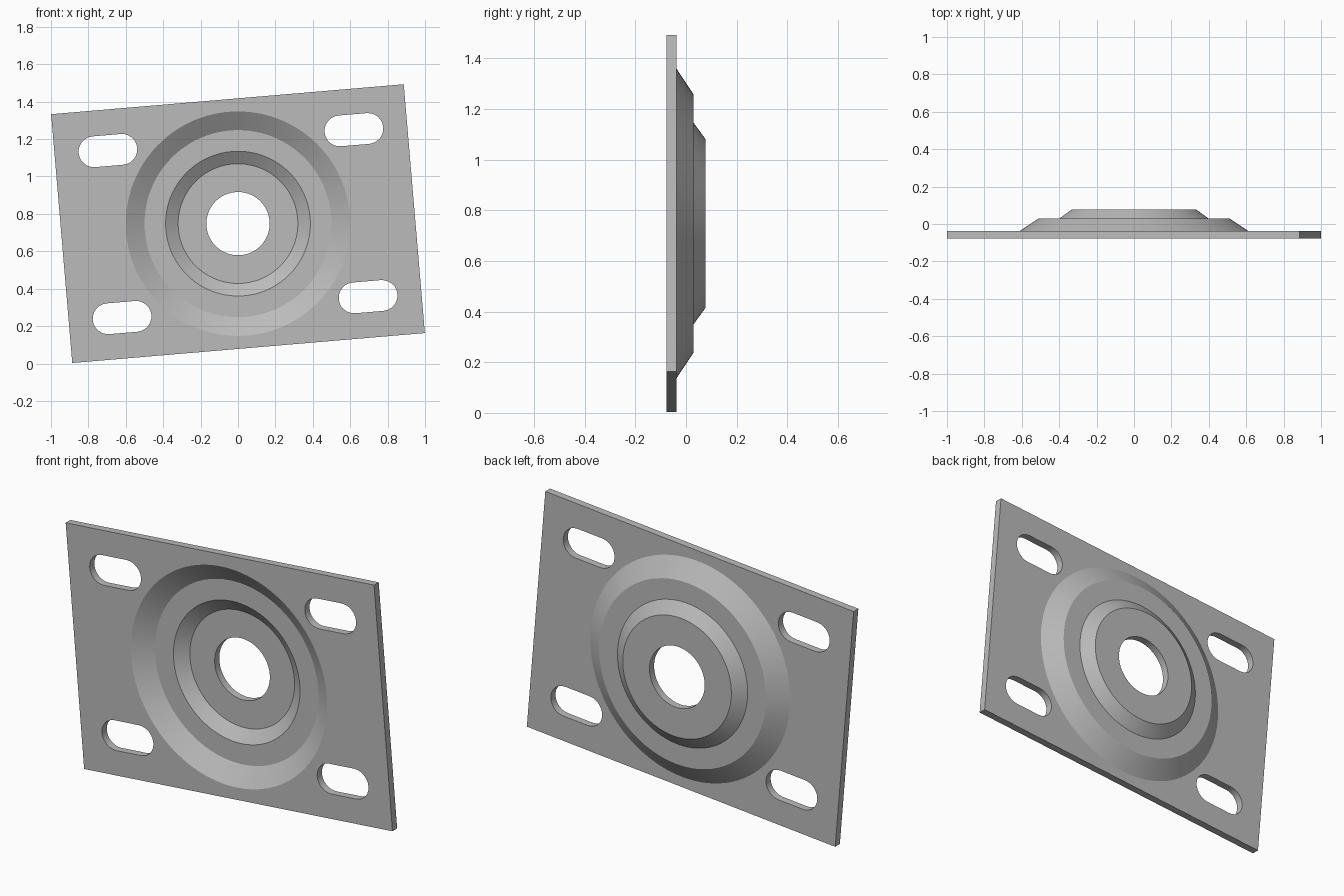
import bpy, bmesh, math

if "Cube" in bpy.data.objects:
    bpy.data.objects.remove(bpy.data.objects["Cube"])

TILT = math.radians(4.85)
CENTRE_Z = 0.748
HALF_W, HALF_H = 0.946, 0.6675
BACK, FRONT = -0.037, -0.078      # y of the two flat plate faces
SEGMENTS = 96

bm = bmesh.new()


def add_loop(points, y):
    """Closed loop of vertices in the tilted plate plane."""
    c, s = math.cos(TILT), math.sin(TILT)
    return [bm.verts.new((u * c - v * s, y, u * s + v * c + CENTRE_Z)) for u, v in points]


def bridge(a, b):
    for i in range(len(a)):
        j = (i + 1) % len(a)
        bm.faces.new((a[i], a[j], b[j], b[i]))


def circle(radius):
    steps = [2 * math.pi * i / SEGMENTS for i in range(SEGMENTS)]
    return [(radius * math.cos(t), radius * math.sin(t)) for t in steps]


def slot(cx, cy, half_straight=0.075, radius=0.0825, steps=12):
    points = []
    for side in (1, -1):
        for i in range(steps + 1):
            t = math.pi * (i / steps - 0.5)
            points.append((cx + side * (half_straight + radius * math.cos(t)),
                           cy + side * radius * math.sin(t)))
    return points


# Plate outline and the four mounting slots
outline = [(-HALF_W, -HALF_H), (HALF_W, -HALF_H), (HALF_W, HALF_H), (-HALF_W, HALF_H)]
outlines = [outline] + [slot(sx * 0.66, sz * 0.448) for sx in (-1, 1) for sz in (-1, 1)]
front_loops = [add_loop(p, FRONT) for p in outlines]
back_loops = [add_loop(p, BACK) for p in outlines]
for front, back in zip(front_loops, back_loops):
    bridge(front, back)

# Two-step pressed dome: front skin inward, through the bore, back skin outward
profile = [(0.60, FRONT), (0.50, -0.011), (0.387, -0.011), (0.32, 0.037), (0.169, 0.037),
           (0.169, 0.078), (0.332, 0.078), (0.398, 0.030), (0.51, 0.030), (0.611, BACK)]
rings = [add_loop(circle(r), y) for r, y in profile]
for a, b in zip(rings, rings[1:]):
    bridge(a, b)

# Flat plate faces around the dome and slots
for loops, ring, y in ((front_loops, rings[0], -1), (back_loops, rings[-1], 1)):
    edges = [bm.edges.get((lp[i - 1], lp[i])) for lp in loops + [ring] for i in range(len(lp))]
    bmesh.ops.triangle_fill(bm, edges=edges, use_beauty=True, normal=(0, y, 0))

bmesh.ops.recalc_face_normals(bm, faces=bm.faces)
mesh = bpy.data.meshes.new("flange_plate")
bm.to_mesh(mesh)
bm.free()
plate = bpy.data.objects.new("flange_plate", mesh)
bpy.context.collection.objects.link(plate)

# Plain grey metal
grey = bpy.data.materials.new("plain_grey")
grey.use_nodes = True
colour = (0.5, 0.5, 0.5, 1)
grey.diffuse_color = colour
grey.node_tree.nodes["Principled BSDF"].inputs["Base Color"].default_value = colour
mesh.materials.append(grey)

bpy.ops.object.select_all(action='DESELECT')
plate.select_set(True)
bpy.context.view_layer.objects.active = plate
bpy.ops.object.shade_smooth_by_angle(angle=math.radians(25))
